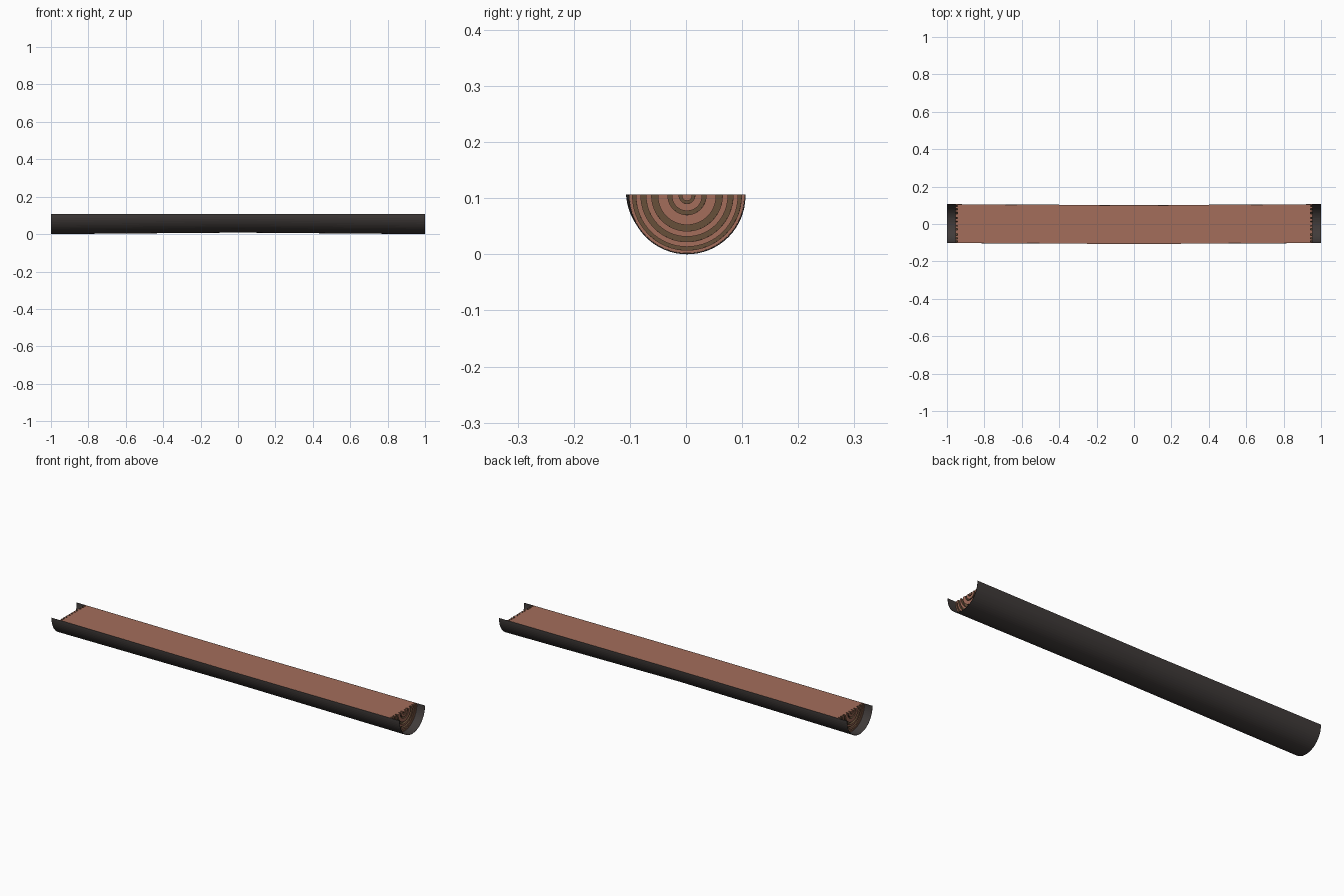
import bpy, bmesh, math

if "Cube" in bpy.data.objects:
    bpy.data.objects.remove(bpy.data.objects["Cube"])

SEG = 64          # sides around the log
TOP = 0.107       # height of the sawn face
R = 0.104         # outer bark radius


def material(name, rgb):
    m = bpy.data.materials.new(name)
    m.diffuse_color = (*rgb, 1)
    m.use_nodes = True
    m.node_tree.nodes["Principled BSDF"].inputs["Base Color"].default_value = m.diffuse_color
    return m


bark = material("dark bark", (0.052, 0.044, 0.042))
wood = material("light wood", (0.37, 0.155, 0.105))
ring = material("dark growth ring", (0.135, 0.08, 0.042))


def half_log(name, profile, mats, slots, closed, fill_slot):
    """Lathe a profile of (x, radius) around x, bend it gently, saw the top off."""
    bm = bmesh.new()
    loops = []
    for x, r in profile:
        bend = 1 - abs(x)                      # the log kinks at its middle
        cy, cz = 0.002 - 0.005 * bend, R + 0.008 * bend
        loops.append([bm.verts.new((x, cy + r * math.cos(a), cz + r * math.sin(a)))
                      for a in (2 * math.pi * i / SEG for i in range(SEG))])
    n = len(loops)
    for k in range(n if closed else n - 1):
        a, b = loops[k], loops[(k + 1) % n]
        for i in range(SEG):
            j = (i + 1) % SEG
            f = bm.faces.new((a[i], a[j], b[j], b[i]))
            f.material_index = slots[k]
    bmesh.ops.remove_doubles(bm, verts=bm.verts, dist=1e-6)
    cut = bmesh.ops.bisect_plane(bm, geom=bm.verts[:] + bm.edges[:] + bm.faces[:],
                                 plane_co=(0, 0, TOP), plane_no=(0, 0, 1), clear_outer=True)
    edges = [e for e in cut["geom_cut"] if isinstance(e, bmesh.types.BMEdge)]
    for f in bmesh.ops.holes_fill(bm, edges=edges, sides=0)["faces"]:
        f.material_index = fill_slot
    bmesh.ops.recalc_face_normals(bm, faces=bm.faces)
    me = bpy.data.meshes.new(name)
    bm.to_mesh(me)
    bm.free()
    for m in mats:
        me.materials.append(m)
    ob = bpy.data.objects.new(name, me)
    bpy.context.collection.objects.link(ob)
    return ob


# Bark: thin shell overhanging the core at both ends
inner = R - 0.0012
half_log("bark_shell", [(-1, R), (0, R), (1, R), (1, inner), (0, inner), (-1, inner)],
         [bark], [0] * 6, True, 0)

# Core: end faces of alternating rings, dark ones set back
radii = [0, 0.009, 0.014, 0.027, 0.034, 0.052, 0.063, 0.073, 0.082, 0.091, 0.097, 0.1025]
end, slots = [], []
for k in range(len(radii) - 1):
    x = 0.955 if k % 2 == 0 else 0.943
    end += [(x, max(radii[k], 1e-7)), (x, radii[k + 1])]
    slots += [k % 2, 1]
slots[-1] = 0
profile = [(-x, r) for x, r in end] + [(0, radii[-1])] + end[::-1]
half_log("wood_core", profile, [wood, ring], slots + [0] + slots[-2::-1], False, 0)
